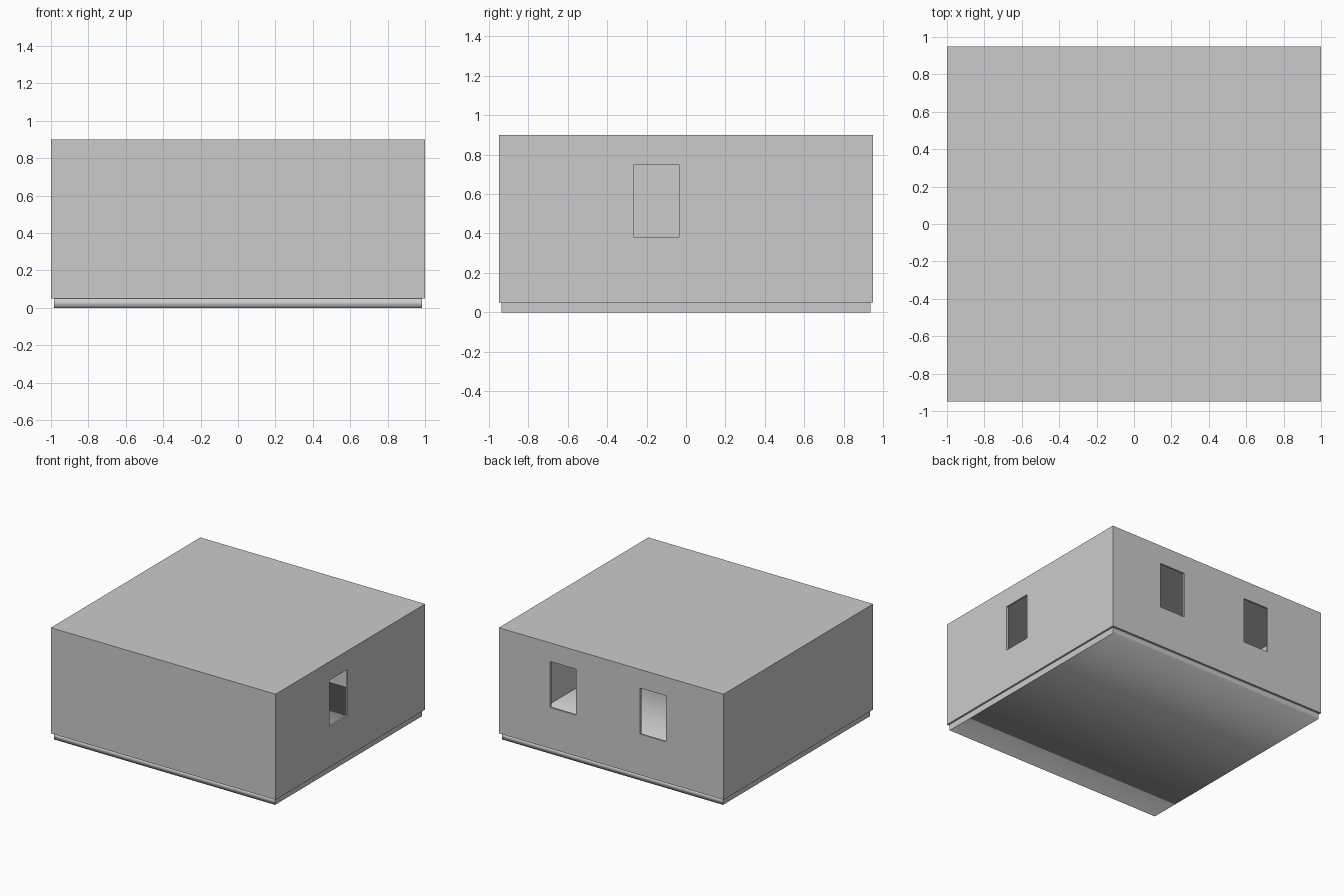
import bpy

if "Cube" in bpy.data.objects:
    bpy.data.objects.remove(bpy.data.objects["Cube"])

T = 0.015  # wall thickness


def box(name, lo, hi):
    bpy.ops.mesh.primitive_cube_add(size=1, location=[(a + b) / 2 for a, b in zip(lo, hi)])
    ob = bpy.context.object
    ob.name = name
    ob.scale = [b - a for a, b in zip(lo, hi)]
    bpy.ops.object.transform_apply(location=True, rotation=True, scale=True)
    return ob


def cut(target, lo, hi):
    cutter = box("cutter", lo, hi)
    cutter.hide_render = True
    mod = target.modifiers.new("cut", 'BOOLEAN')
    mod.operation = 'DIFFERENCE'
    mod.solver = 'EXACT'
    mod.object = cutter
    bpy.context.view_layer.objects.active = target
    bpy.ops.object.modifier_apply(modifier=mod.name)
    bpy.data.objects.remove(cutter, do_unlink=True)


# Hollow shell: four walls and roof, open below
shell = box("walls_and_roof", (-1, -0.95, 0.05), (1, 0.95, 0.9))
cut(shell, (-1 + T, -0.95 + T, -0.1), (1 - T, 0.95 - T, 0.9 - T))

# Window in the right wall
cut(shell, (0.9, -0.265, 0.38), (1.1, -0.035, 0.75))

# Two windows in the back wall
for x in (0.313, -0.487):
    cut(shell, (x, 0.85, 0.38), (x + 0.23, 1.05, 0.75))

# Floor slab: smooth around the x axis, flat at both ends
slab = box("floor_slab", (-1 + T, -0.95 + T, 0), (1 - T, 0.95 - T, 0.05))
for face in slab.data.polygons:
    face.use_smooth = abs(face.normal.x) < 0.5
